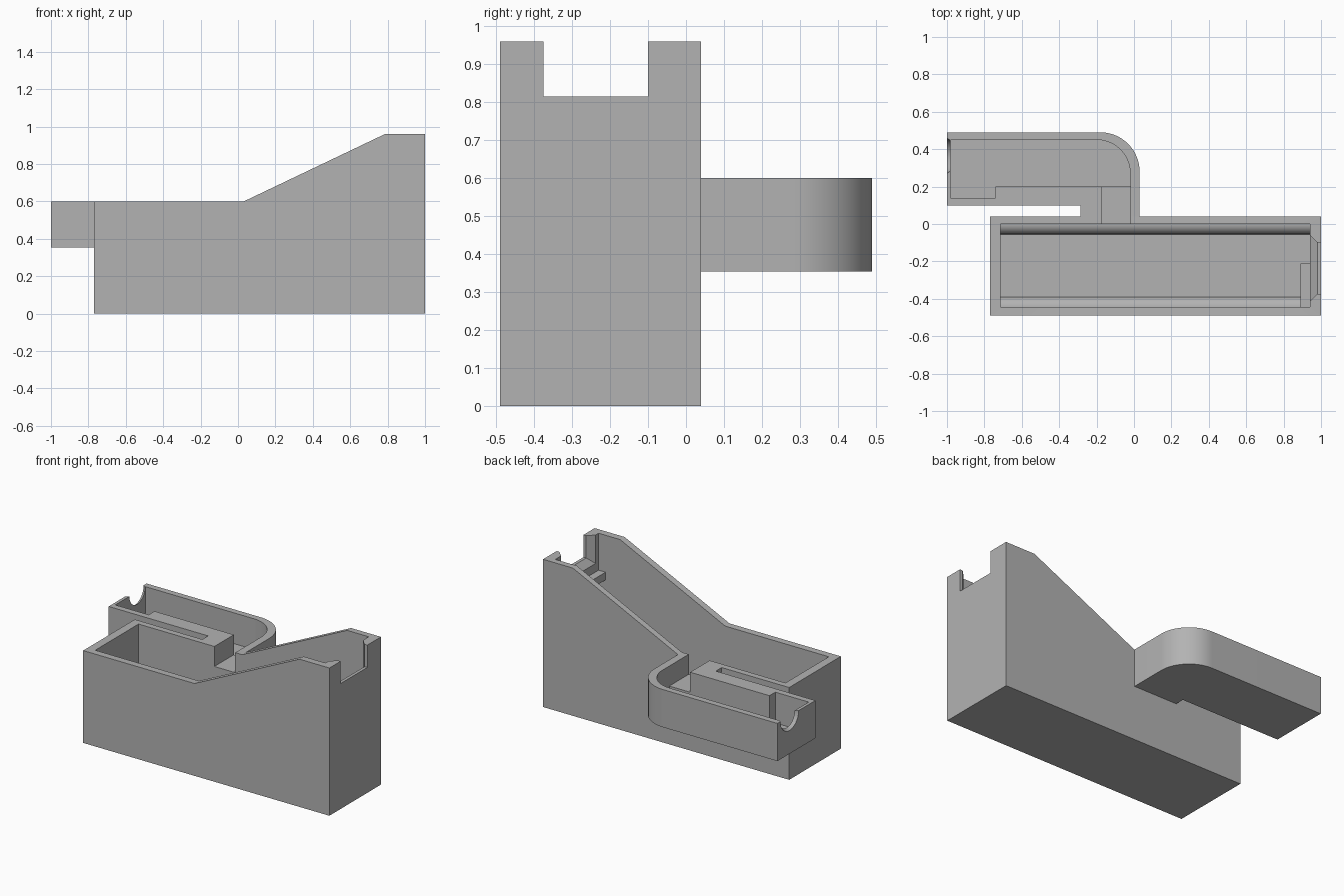
import bpy, bmesh
from math import sin, cos, pi
from mathutils import Vector

cube = bpy.data.objects.get("Cube")
if cube:
    bpy.data.objects.remove(cube, do_unlink=True)

grey = bpy.data.materials.new("plain grey")
grey.use_nodes = True
colour = (0.45, 0.45, 0.45, 1)
grey.diffuse_color = colour
grey.node_tree.nodes["Principled BSDF"].inputs["Base Color"].default_value = colour


def finish(name, bm):
    bmesh.ops.recalc_face_normals(bm, faces=bm.faces)
    mesh = bpy.data.meshes.new(name)
    bm.to_mesh(mesh)
    bm.free()
    mesh.materials.append(grey)
    ob = bpy.data.objects.new(name, mesh)
    bpy.context.collection.objects.link(ob)
    return ob


def prism(name, outline, axis, lo, hi):
    """Extrude a 2D outline along the x, y or z axis."""
    place = {"x": lambda a, b: (lo, a, b),
             "y": lambda a, b: (a, lo, b),
             "z": lambda a, b: (a, b, lo)}[axis]
    bm = bmesh.new()
    face = bm.faces.new([bm.verts.new(place(a, b)) for a, b in outline])
    new = bmesh.ops.extrude_face_region(bm, geom=[face])["geom"]
    move = Vector([(hi - lo) * (axis == k) for k in "xyz"])
    bmesh.ops.translate(bm, vec=move, verts=[v for v in new if isinstance(v, bmesh.types.BMVert)])
    return finish(name, bm)


def box(name, x, y, z):
    return prism(name, [(x[0], y[0]), (x[1], y[0]), (x[1], y[1]), (x[0], y[1])], "z", *z)


def hull(name, points):
    bm = bmesh.new()
    for p in points:
        bm.verts.new(p)
    bmesh.ops.convex_hull(bm, input=bm.verts)
    return finish(name, bm)


def arc(cx, cy, r, start, end, steps=24):
    angles = [start + (end - start) * i / steps for i in range(steps + 1)]
    return [(cx + r * cos(t), cy + r * sin(t)) for t in angles]


def cut(target, *cutters):
    """Carve the cutters out of the target and remove them."""
    bpy.context.view_layer.objects.active = target
    for c in cutters:
        mod = target.modifiers.new("cut", "BOOLEAN")
        mod.operation, mod.solver, mod.object = "DIFFERENCE", "EXACT", c
        bpy.ops.object.modifier_apply(modifier=mod.name)
        bpy.data.objects.remove(c, do_unlink=True)


def channel_cutter():
    return box("channel_cutter", (-0.17, -0.02), (-0.02, 0.22), (0.47, 1.1))


# Main tank with its raised end
tank = prism("main_tank", [(-0.77, 0), (1, 0), (1, 0.96), (0.785, 0.96), (0.03, 0.6), (-0.77, 0.6)],
             "y", -0.49, 0.04)
# Outlet notch, flared on the inside
flare = hull("notch_flare", [(x, y, z) for x, g in ((0.98, 0), (0.93, 0.05))
                             for y in (-0.375 - g, -0.1 + g) for z in (0.815 - g, 1.1)])
cut(tank,
    box("cavity_cutter", (-0.715, 0.94), (-0.445, 0), (0.045, 1.1)),
    box("notch_cutter", (0.975, 1.1), (-0.375, -0.1), (0.815, 1.1)),
    flare, channel_cutter())

# Rounded ridges along the tank floor
for name, wall, side in (("back_floor_ridge", 0, -1), ("front_floor_ridge", -0.445, 1)):
    curve = [(wall + side * a, b) for a, b in arc(0, 0.045, 0.055, 0, pi / 2, 10)]
    prism(name, [(wall, 0.045)] + curve, "x", -0.715, 0.94)

# Small shelf below the notch
box("inner_shelf", (0.89, 0.94), (-0.445, -0.21), (0.67, 0.72))

# Side trough with a rounded corner
trough = prism("side_trough",
               [(-1, 0.1), (-0.285, 0.1), (-0.285, 0.04), (0.03, 0.04)]
               + arc(-0.18, 0.28, 0.21, 0, pi / 2) + [(-1, 0.49)], "z", 0.355, 0.6)
basin = prism("basin_cutter",
              [(-0.98, 0.14), (-0.74, 0.14), (-0.74, 0.2), (-0.02, 0.2)]
              + arc(-0.2, 0.27, 0.18, 0, pi / 2) + [(-0.98, 0.45)], "z", 0.4, 1.1)
# Half-round spout in the end wall, opening outward
spout = hull("spout_cutter", [(x, a, b) for x, r in ((-1.01, 0.1), (-0.97, 0.075))
                              for a, b in arc(0.365, 0.6, r, 0, 2 * pi, 32)[:-1]])
cut(trough, basin, channel_cutter(), spout)

# Smooth curves, sharp corners
for ob in bpy.context.view_layer.objects:
    ob.select_set(ob.type == "MESH" and grey.name in ob.data.materials)
bpy.context.view_layer.objects.active = tank
bpy.ops.object.shade_smooth_by_angle(angle=pi / 6)
